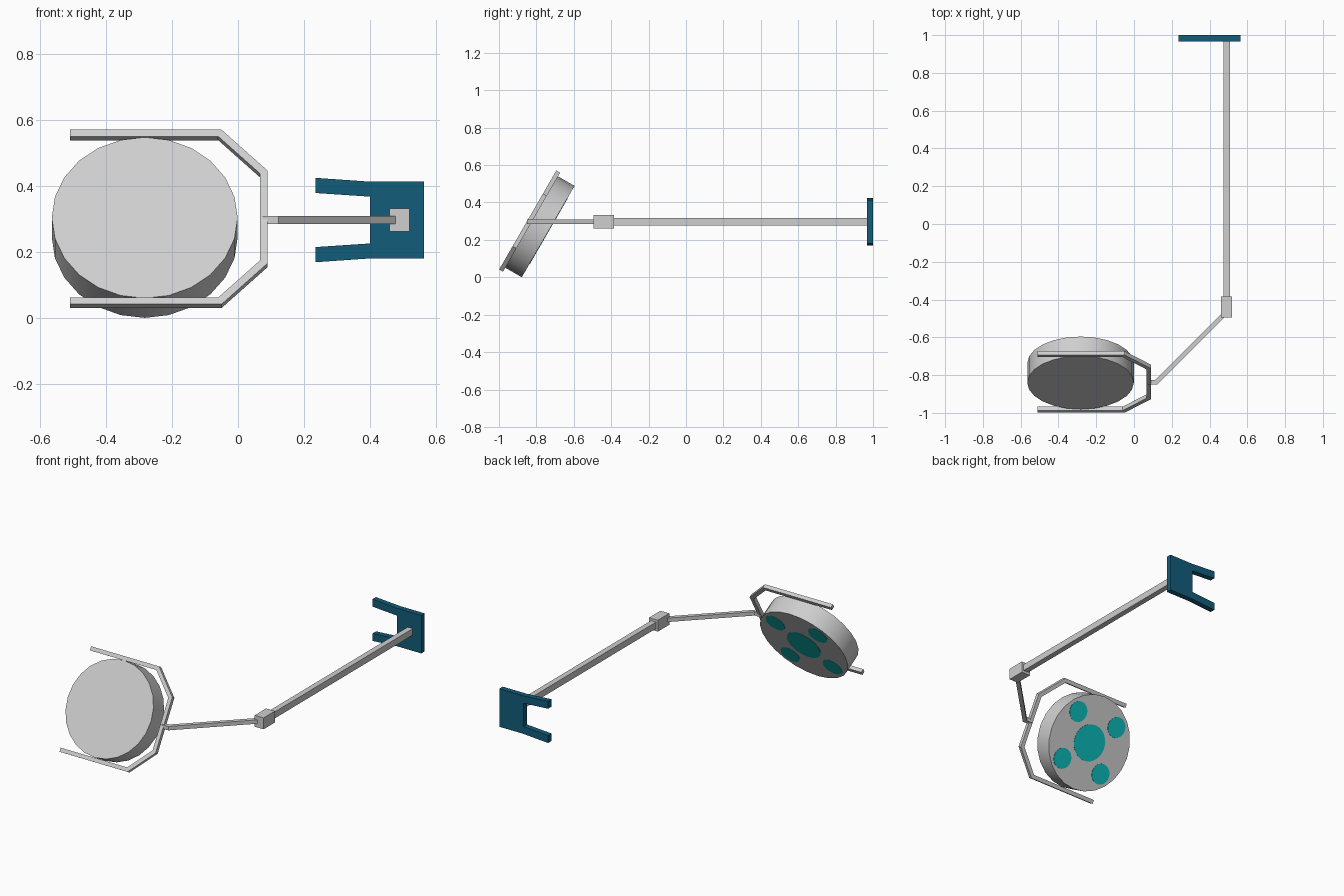
import bpy, bmesh
from math import radians
from mathutils import Matrix, Vector

if "Cube" in bpy.data.objects:
    bpy.data.objects.remove(bpy.data.objects["Cube"], do_unlink=True)


def material(name, rgb):
    m = bpy.data.materials.new(name)
    m.use_nodes = True
    m.diffuse_color = (*rgb, 1)
    m.node_tree.nodes["Principled BSDF"].inputs["Base Color"].default_value = (*rgb, 1)
    return m


GREY = material("light grey", (0.62, 0.62, 0.62))
BLUE = material("dark blue", (0.006, 0.108, 0.195))
TEAL = material("teal", (0.004, 0.52, 0.51))


def finish(name, bm, mat, matrix=Matrix()):
    bmesh.ops.recalc_face_normals(bm, faces=bm.faces)
    mesh = bpy.data.meshes.new(name)
    bm.to_mesh(mesh)
    bm.free()
    mesh.materials.append(mat)
    obj = bpy.data.objects.new(name, mesh)
    obj.matrix_world = matrix
    bpy.context.collection.objects.link(obj)
    return obj


def prism(name, outline, low, high, mat, matrix=Matrix()):
    """Extrude a flat outline from local z low to high."""
    bm = bmesh.new()
    face = bm.faces.new([bm.verts.new((x, y, low)) for x, y in outline])
    new = bmesh.ops.extrude_face_region(bm, geom=[face])["geom"]
    verts = [v for v in new if isinstance(v, bmesh.types.BMVert)]
    bmesh.ops.translate(bm, verts=verts, vec=(0, 0, high - low))
    return finish(name, bm, mat, matrix)


def bar(name, path, size, mat, matrix=Matrix()):
    """Square bar with mitred corners along a flat path."""
    pts = [Vector(p) for p in path]
    left, right = [], []
    for i, p in enumerate(pts):
        dirs = [(b - a).normalized() for a, b in zip(pts, pts[1:])][max(i - 1, 0):i + 1]
        normals = [Vector((-d.y, d.x)) for d in dirs]
        mitre = sum(normals, Vector((0, 0))).normalized()
        off = mitre * (size / 2 / mitre.dot(normals[0]))
        left.append(p + off)
        right.append(p - off)
    return prism(name, left + right[::-1], -size / 2, size / 2, mat, matrix)


def box(name, low, high, mat):
    outline = [(low[0], low[1]), (high[0], low[1]), (high[0], high[1]), (low[0], high[1])]
    return prism(name, outline, low[2], high[2], mat)


def disc(name, radius, low, high, centre, sides, mat, matrix):
    bm = bmesh.new()
    place = Matrix.Translation((*centre, (low + high) / 2))
    bmesh.ops.create_cone(bm, cap_ends=True, segments=sides, radius1=radius,
                          radius2=radius, depth=high - low, matrix=place)
    obj = finish(name, bm, mat, matrix)
    bpy.ops.object.select_all(action="DESELECT")
    obj.select_set(True)
    bpy.context.view_layer.objects.active = obj
    bpy.ops.object.shade_smooth_by_angle(angle=radians(30))
    return obj


# Tilted lamp head, its front face on local z = 0
TILT = Matrix.Rotation(radians(60), 4, "X")
HEAD = Matrix.Translation((-0.283, -0.84, 0.304)) @ TILT
DEPTH = 0.119
disc("lamp_head", 0.282, -DEPTH, 0, (0, 0), 24, GREY, HEAD)

# Lenses on the rear face
lenses = [("centre_lens", 0.108, 0, 0)]
lenses += [("outer_lens", 0.061, 0.143 * sx, 0.143 * sy) for sx in (-1, 1) for sy in (-1, 1)]
for name, radius, x, y in lenses:
    disc(name, radius, -DEPTH - 0.002, -DEPTH + 0.002, (x, y), 24, TEAL, HEAD)

# Yoke around the head
half = [(-0.51, 0.294), (-0.055, 0.294), (0.0785, 0.157)]
bar("yoke", half + [(x, -y) for x, y in half[::-1]], 0.0235, GREY,
    Matrix.Translation((0, -0.836, 0.3005)) @ TILT)

# Jointed arm
ARM_Z = 0.297
bar("front_arm", [(0.075, -0.838), (0.118, -0.838), (0.485, -0.471)], 0.024, GREY,
    Matrix.Translation((0, 0, ARM_Z)))
box("arm_joint", (0.46, -0.495, ARM_Z - 0.035), (0.52, -0.385, ARM_Z + 0.035), GREY)
box("rear_arm", (0.473, -0.39, ARM_Z - 0.02), (0.507, 0.97, ARM_Z + 0.02), GREY)

# Wall bracket with two splayed prongs
upper = [(0.565, 0.1165), (0.4, 0.1165), (0.235, 0.128), (0.235, 0.082), (0.4, 0.071)]
prism("wall_bracket", upper + [(x, -y) for x, y in upper[::-1]], -1, -0.967, BLUE,
      Matrix.Translation((0, 0, ARM_Z)) @ Matrix.Rotation(radians(90), 4, "X"))
